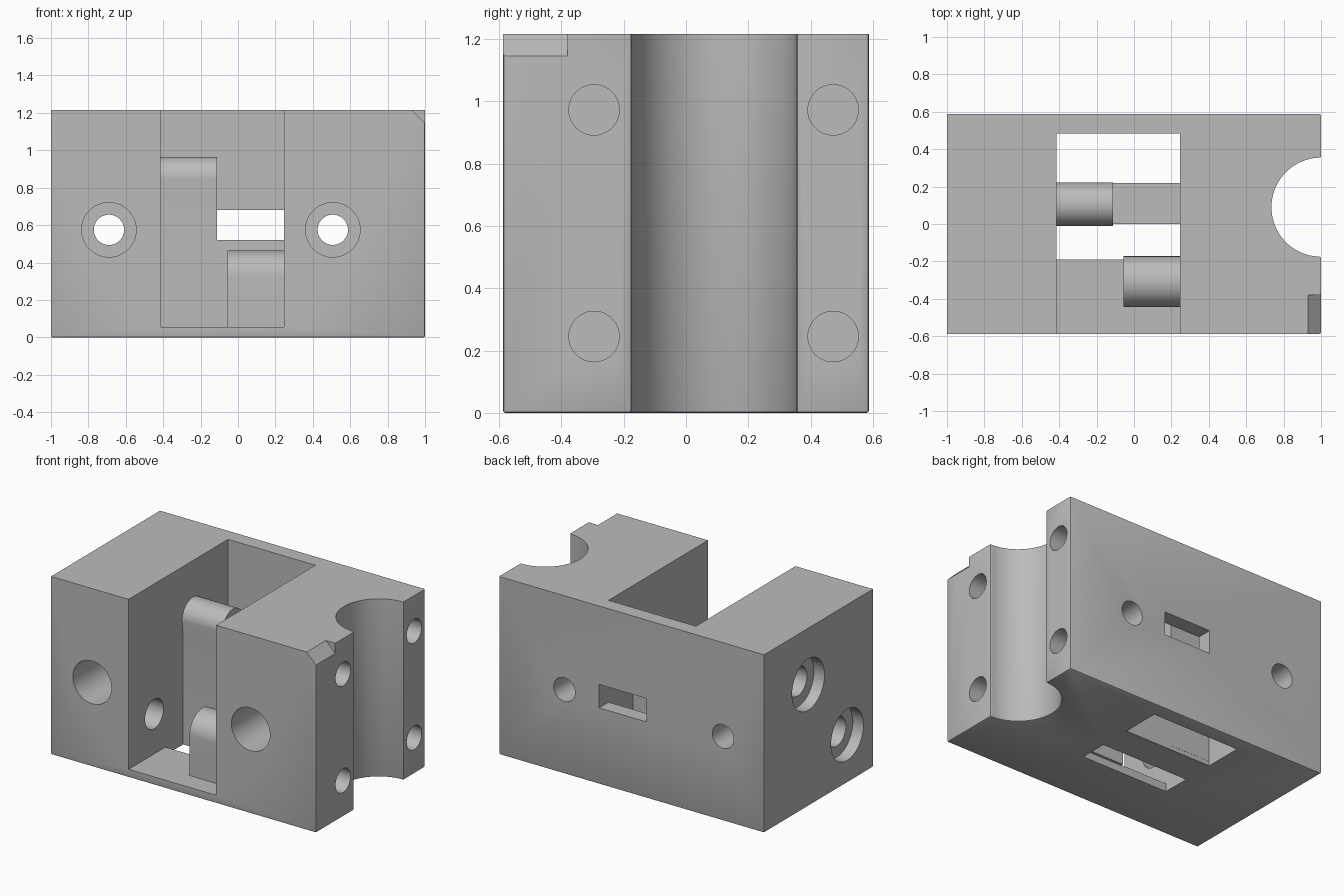
import bpy, bmesh, math
from mathutils import Matrix, Vector

if "Cube" in bpy.data.objects:
    bpy.data.objects.remove(bpy.data.objects["Cube"])

grey = bpy.data.materials.new("plain_grey")
grey.use_nodes = True
grey.diffuse_color = (0.5, 0.5, 0.5, 1)
grey.node_tree.nodes["Principled BSDF"].inputs["Base Color"].default_value = (0.5, 0.5, 0.5, 1)


def add_object(name, bm):
    bmesh.ops.recalc_face_normals(bm, faces=bm.faces)
    mesh = bpy.data.meshes.new(name)
    bm.to_mesh(mesh)
    bm.free()
    mesh.materials.append(grey)
    obj = bpy.data.objects.new(name, mesh)
    bpy.context.collection.objects.link(obj)
    return obj


def prism(points, sweep):
    """Closed outline of 3D points pushed along a vector."""
    bm = bmesh.new()
    face = bm.faces.new([bm.verts.new(p) for p in points])
    ext = bmesh.ops.extrude_face_region(bm, geom=[face])
    verts = [g for g in ext["geom"] if isinstance(g, bmesh.types.BMVert)]
    bmesh.ops.translate(bm, verts=verts, vec=sweep)
    return bm


def box(name, x, y, z):
    pts = [(x[0], y[0], z[0]), (x[1], y[0], z[0]), (x[1], y[1], z[0]), (x[0], y[1], z[0])]
    return add_object(name, prism(pts, Vector((0, 0, z[1] - z[0]))))


def rod(name, start, axis, length, radius):
    """Cylinder from a start point along an axis."""
    axis = Vector(axis)
    rot = axis.to_track_quat("Z", "Y").to_matrix().to_4x4()
    place = Matrix.Translation(Vector(start) + axis * length / 2) @ rot
    bm = bmesh.new()
    bmesh.ops.create_cone(bm, cap_ends=True, segments=48, radius1=radius,
                          radius2=radius, depth=length, matrix=place)
    return add_object(name, bm)


def arc(radius, a0, a1, steps):
    angles = [math.radians(a0 + (a1 - a0) * i / steps) for i in range(steps + 1)]
    return [(radius * math.cos(a), radius * math.sin(a)) for a in angles]


def round_top(name, x, y, z_base, z_arc, foot=0):
    """Upright slab along x with a half-round top."""
    r, cy = (y[1] - y[0]) / 2, (y[0] + y[1]) / 2
    top = [(x[0], cy + u, z_arc + v) for u, v in arc(r, 0, 180, 32)]
    base = [(x[0], y[0] + foot, z_arc - 0.09), (x[0], y[0] + foot, z_base), (x[0], y[1], z_base)]
    return add_object(name, prism(top + base, Vector((x[1] - x[0], 0, 0))))


def combine(target, tool, operation):
    mod = target.modifiers.new("combine", "BOOLEAN")
    mod.operation, mod.solver, mod.object = operation, "EXACT", tool
    bpy.context.view_layer.objects.active = target
    bpy.ops.object.modifier_apply(modifier=mod.name)
    bpy.data.objects.remove(tool)


TOP, HALF_Y = 1.215, 0.587
LEFT, RIGHT, BACK = -0.415, 0.245, 0.485

# Main block with the half-round groove down its side
outline = [(-1, HALF_Y, 0), (-1, -HALF_Y, 0), (1, -HALF_Y, 0)]
outline += [(1 + u, 0.09 + v, 0) for u, v in arc(0.265, 270, 90, 40)]
outline += [(1, HALF_Y, 0)]
bm = prism(outline, Vector((0, 0, TOP)))
edges = []
for e in bm.edges:
    a, b = (v.co for v in e.verts)
    low = max(a.z, b.z) < 0.001
    upright = abs(a.z - b.z) > 1 and min(a.x, b.x) > 0.999
    if low or upright:
        edges.append(e)
bmesh.ops.bevel(bm, geom=edges, offset=0.008, segments=2, profile=0.5, affect="EDGES")
body = add_object("clamp_body", bm)

# Central cavity, floor openings and rear slot
cuts = [
    box("cavity", (LEFT, RIGHT), (-0.7, BACK), (0.055, 1.4)),
    box("front_floor_opening", (LEFT, RIGHT), (-0.19, 0.003), (-0.1, 0.1)),
    box("rear_floor_opening", (LEFT, RIGHT), (0.217, BACK), (-0.1, 0.1)),
    box("rear_slot", (-0.112, RIGHT), (0.4, 0.7), (0.52, 0.68)),
]
for cut in cuts:
    combine(body, cut, "DIFFERENCE")

# Cross wall, its raised round pillar, and the front post
parts = [
    box("cross_wall", (LEFT - 0.02, RIGHT + 0.02), (0, 0.22), (0.001, 0.52)),
    round_top("rear_pillar", (LEFT - 0.02, -0.112), (-0.01, 0.221), 0.03, 0.85, 0.009),
    round_top("front_post", (-0.055, RIGHT + 0.02), (-0.445, -0.172), 0.05, 0.327),
]
for part in parts:
    combine(body, part, "UNION")

# Counterbored bolt holes from front to back
holes = []
for x in (-0.69, 0.507):
    holes.append(rod("bolt_bore", (x, -0.7, 0.575), (0, 1, 0), 1.4, 0.081))
    holes.append(rod("bolt_recess", (x, -0.7, 0.575), (0, 1, 0), 0.7, 0.146))

# Counterbored rod holes in the end face
for y, z, depth in ((0.11, 0.83, 0.5), (-0.31, 0.327, 0.7)):
    holes.append(rod("rod_bore", (-1.1, y, z), (1, 0, 0), depth + 0.1, 0.1))
    holes.append(rod("rod_recess", (-1.1, y, z), (1, 0, 0), 0.18, 0.175))

# Blind screw holes beside the groove
for y in (-0.295, 0.472):
    for z in (0.245, 0.972):
        holes.append(rod("screw_hole", (1.1, y, z), (-1, 0, 0), 0.5, 0.081))
for hole in holes:
    combine(body, hole, "DIFFERENCE")

# Short chamfer on the top front corner
wedge = [(0.93, -0.7, TOP), (0.88, -0.7, TOP + 0.05), (1.1, -0.7, TOP + 0.05), (1.1, -0.7, TOP - 0.17)]
combine(body, add_object("corner_chamfer", prism(wedge, Vector((0, 0.32, 0)))), "DIFFERENCE")

bpy.context.view_layer.objects.active = body
body.select_set(True)
bpy.ops.object.shade_smooth_by_angle(angle=math.radians(30))
